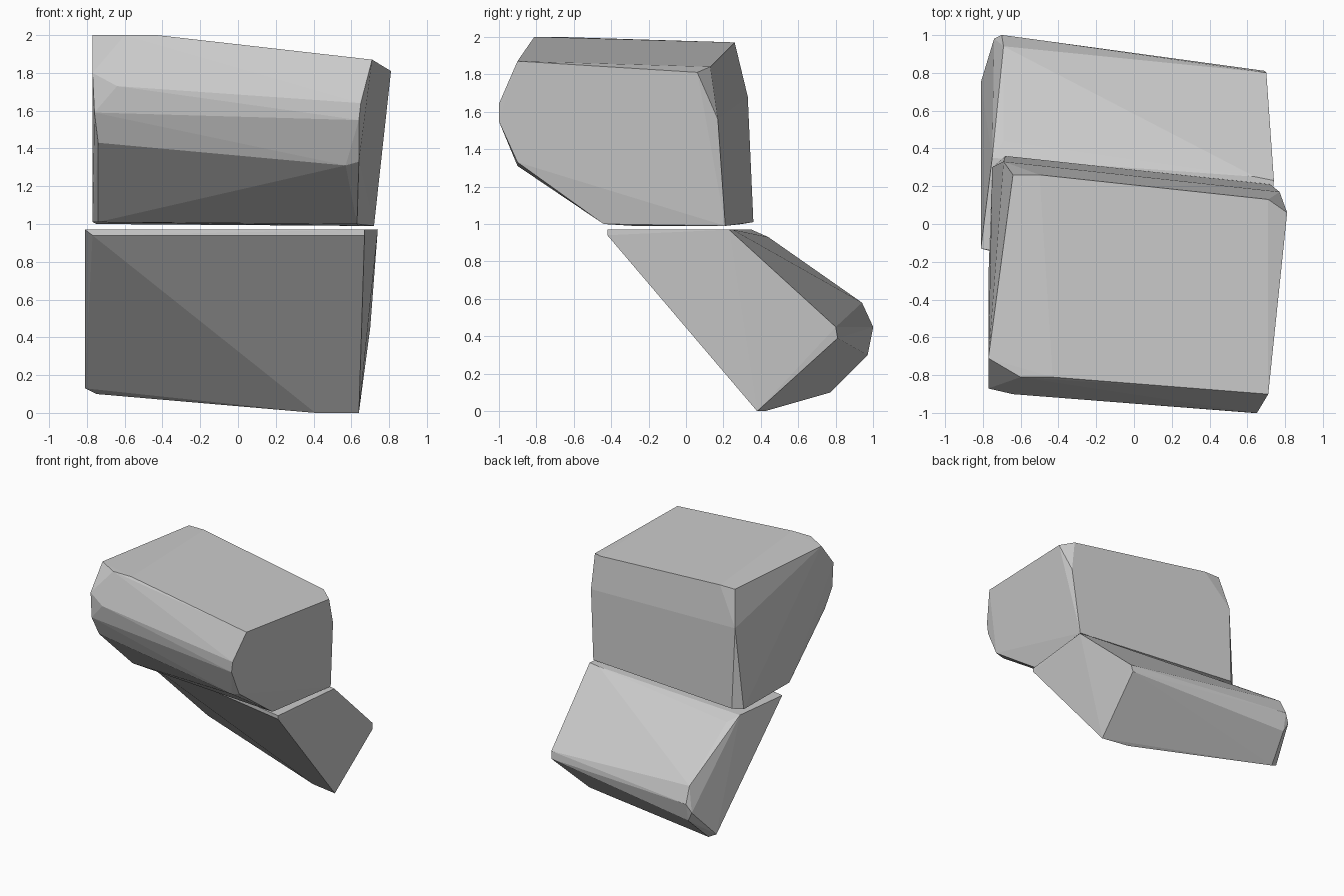
import bpy
import bmesh
import math


def faceted_block(name, left_end, right_end):
    """Wrap a faceted convex stone around a left and a right end outline."""
    bm = bmesh.new()
    for p in left_end + right_end:
        bm.verts.new(p)
    hull = bmesh.ops.convex_hull(bm, input=bm.verts)
    loose = {v for v in hull["geom_interior"] + hull["geom_unused"]
             if isinstance(v, bmesh.types.BMVert)}
    bmesh.ops.delete(bm, geom=list(loose), context='VERTS')
    # merge nearly coplanar triangles into clean flat facets
    bmesh.ops.dissolve_limit(bm, angle_limit=math.radians(1.0),
                             verts=bm.verts, edges=bm.edges)
    bmesh.ops.recalc_face_normals(bm, faces=bm.faces)
    mesh = bpy.data.meshes.new(name)
    bm.to_mesh(mesh)
    bm.free()
    obj = bpy.data.objects.new(name, mesh)
    bpy.context.collection.objects.link(obj)
    return obj


# upper block: outlines run over the top, down the back, under, up the front
faceted_block(
    "upper_block",
    [(-0.77, -0.71, 2.0), (-0.60, -0.81, 2.0), (-0.43, -0.81, 2.0),
     (-0.50, 0.26, 1.97), (-0.64, 0.26, 1.97),
     (-0.69, 0.33, 1.68), (-0.68, 0.36, 1.01), (-0.75, 0.30, 1.0),
     (-0.77, -0.28, 1.01), (-0.74, -0.35, 1.01),
     (-0.74, -0.80, 1.43), (-0.76, -0.87, 1.59),
     (-0.77, -0.87, 1.80), (-0.64, -0.90, 1.73)],
    [(0.71, -0.90, 1.87), (0.71, 0.13, 1.84), (0.81, 0.06, 1.81),
     (0.77, 0.17, 1.56), (0.72, 0.21, 0.99),
     (0.64, -0.28, 0.99), (0.63, -0.44, 1.0),
     (0.57, -0.90, 1.31), (0.64, -0.90, 1.33),
     (0.64, -1.0, 1.55), (0.65, -1.0, 1.64)])

# lower block: leaning slab from the flat top down to the rear foot
faceted_block(
    "lower_block",
    [(-0.81, -0.13, 0.97), (-0.77, -0.14, 0.94), (-0.75, 0.35, 0.97),
     (-0.69, 0.44, 0.93), (-0.69, 0.94, 0.58),
     (-0.70, 1.0, 0.45), (-0.74, 0.98, 0.38), (-0.70, 0.97, 0.30),
     (-0.81, 0.75, 0.13), (-0.75, 0.77, 0.10)],
    [(0.67, -0.42, 0.97), (0.67, -0.42, 0.94), (0.74, 0.23, 0.97),
     (0.64, 0.25, 0.97), (0.70, 0.80, 0.45), (0.69, 0.81, 0.39),
     (0.64, 0.38, 0.0), (0.41, 0.42, 0.0)])
